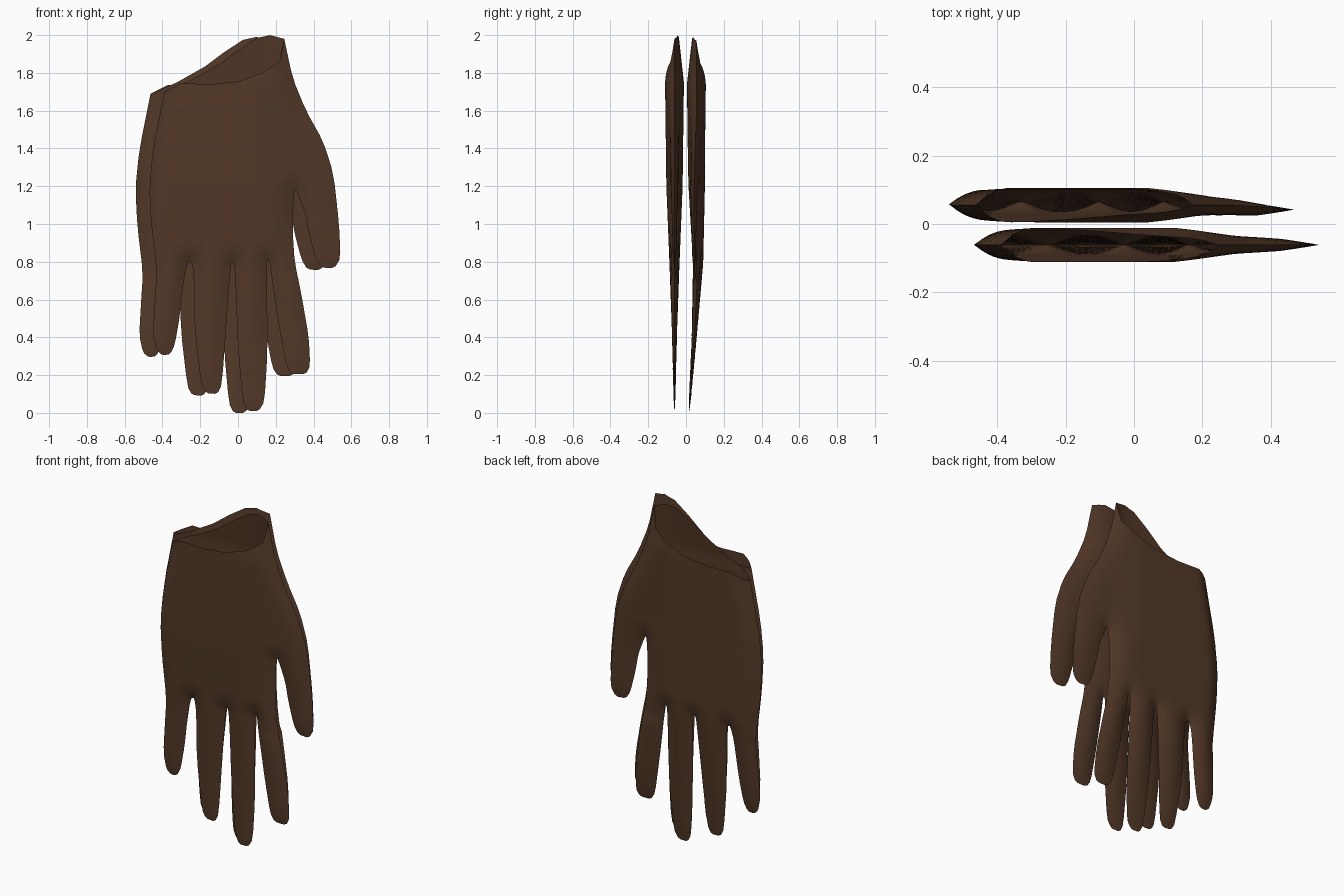
import bpy, bmesh, math
from mathutils import Vector
from mathutils.geometry import delaunay_2d_cdt, intersect_point_line

if "Cube" in bpy.data.objects:
    bpy.data.objects.remove(bpy.data.objects["Cube"])

# Hand silhouette (x, z): from cuff left, round the fingers and thumb, to cuff right
palm_left = [(-.39, 1.70), (-.45, 1.4), (-.47, 1.2), (-.46, 1.0), (-.43, .75)]
little = [(-.44, .6), (-.45, .42), (-.43, .33), (-.40, .305), (-.36, .31), (-.335, .36),
          (-.31, .5), (-.285, .72), (-.265, .80), (-.245, .80)]
ring = [(-.233, .72), (-.23, .45), (-.195, .15), (-.17, .105), (-.11, .10), (-.085, .15),
        (-.06, .5), (-.04, .76), (-.034, .80), (-.024, .80)]
middle = [(-.015, .74), (0, .34), (.025, .06), (.05, .01), (.11, .01), (.14, .06),
          (.155, .3), (.155, .55), (.152, .75), (.155, .81), (.167, .81)]
index = [(.18, .7), (.22, .44), (.255, .25), (.285, .205), (.36, .205), (.382, .25),
         (.375, .4), (.335, .63), (.30, .8), (.29, .95), (.292, 1.1), (.30, 1.185), (.312, 1.17)]
thumb = [(.355, 1.06), (.375, .95), (.41, .82), (.44, .77), (.51, .765), (.543, .82),
         (.535, 1.0), (.505, 1.27), (.45, 1.44), (.36, 1.6), (.29, 1.77), (.245, 1.98)]
# Cuff rims, right to left: the low side and the high side of the opening
rim_low = [(.22, 1.86), (.13, 1.80), (0, 1.755), (-.15, 1.74), (-.3, 1.745)]
rim_high = [(.17, 2.0), (.10, 1.985), (0, 1.92), (-.1, 1.845), (-.25, 1.76)]


def soften(pts):
    """Cut the corners of an open line once."""
    out = [pts[0]]
    for a, b in zip(pts, pts[1:]):
        out += [a.lerp(b, .2), a.lerp(b, .8)]
    return out + [pts[-1]]


def split(pts, step=.04):
    out = []
    for a, b in zip(pts, pts[1:]):
        n = max(1, math.ceil((b - a).length / step))
        out += [a.lerp(b, i / n) for i in range(n)]
    return out + [pts[-1]]


def ramp(v, table):
    """Piecewise linear lookup."""
    if v <= table[0][0]:
        return table[0][1]
    for (a, p), (b, q) in zip(table, table[1:]):
        if v <= b:
            return p + (q - p) * (v - a) / (b - a)
    return table[-1][1]


def distance(p, line):
    best = 9
    for a, b in zip(line, line[1:]):
        d = b - a
        t = max(0, min(1, (p - a).dot(d) / d.length_squared))
        best = min(best, (a + d * t - p).length)
    return best


def inside(p, loop):
    hit = False
    for a, b in zip(loop, loop[1:] + loop[:1]):
        if (a.y > p.y) != (b.y > p.y) and p.x < a.x + (b.x - a.x) * (p.y - a.y) / (b.y - a.y):
            hit = not hit
    return hit


def thickness(p, d):
    """Half thickness: full in the palm, thin at fingertips and thumb."""
    h = ramp(p.y, [(0, .005), (.4, .014), (.8, .027), (1.2, .043), (1.75, .05), (2.0, .022)])
    if p.y > .72:
        h *= ramp(p.x, [(.12, 1), (.3, .55), (.5, .35)])
    t = min(d / .1, 1)
    return h * t * (2 - t)


side_line = split(soften([Vector(p) for p in palm_left + little + ring + middle + index + thumb]))


def panel(rim):
    """Flat triangulated hand panel: points with half thickness, and faces."""
    rim_line = split([side_line[-1]] + [Vector(p) for p in rim] + [side_line[0]])
    loop = side_line + rim_line[1:-1]
    closed = loop + loop[:1]
    pts = list(loop)
    s = .033
    for j in range(62):
        for i in range(-16, 19):
            p = Vector((i * s + (j % 2) * s / 2, j * s))
            if inside(p, loop) and distance(p, closed) > .014:
                pts.append(p)
    verts, _, faces, *_ = delaunay_2d_cdt(pts, [], [list(range(len(loop)))], 1, 1e-5)
    return [(v, thickness(v, distance(v, side_line))) for v in verts], faces


low, high = panel(rim_low), panel(rim_high)

leather = bpy.data.materials.new("brown_leather")
leather.diffuse_color = (.085, .04, .021, 1)
leather.use_nodes = True
leather.node_tree.nodes["Principled BSDF"].inputs["Base Color"].default_value = leather.diffuse_color


def glove(name, dx, dz, low_side, mid):
    """Weld the low and high panels into one open glove."""
    bm = bmesh.new()
    for (pts, faces), s in ((low, low_side), (high, -low_side)):
        vs = [bm.verts.new((p.x + dx, mid(p) + s * h, p.y + dz)) for p, h in pts]
        for f in faces:
            face = bm.faces.new([vs[i] for i in f])
            face.normal_update()
            if face.normal.y * s < 0:
                face.normal_flip()
    bmesh.ops.remove_doubles(bm, verts=bm.verts, dist=.0005)
    me = bpy.data.meshes.new(name)
    bm.to_mesh(me)
    bm.free()
    me.materials.append(leather)
    ob = bpy.data.objects.new(name, me)
    bpy.context.collection.objects.link(ob)
    bpy.ops.object.select_all(action='DESELECT')
    ob.select_set(True)
    bpy.context.view_layer.objects.active = ob
    bpy.ops.object.shade_smooth_by_angle(angle=math.radians(50))


def back_mid(p):
    """The back glove curls slightly forward at fingers and thumb."""
    y = ramp(p.y, [(0, .015), (.4, .043), (.8, .064), (1.3, .055)])
    if p.y > .72:
        k = ramp(p.x, [(.2, 0), (.42, 1)]) * ramp(p.y, [(1.2, 1), (1.6, 0)])
        y += (.042 - y) * k
    return y


glove("front_glove", 0, 0, -1, lambda p: -.061)
glove("back_glove", -.073, -.01, 1, back_mid)
